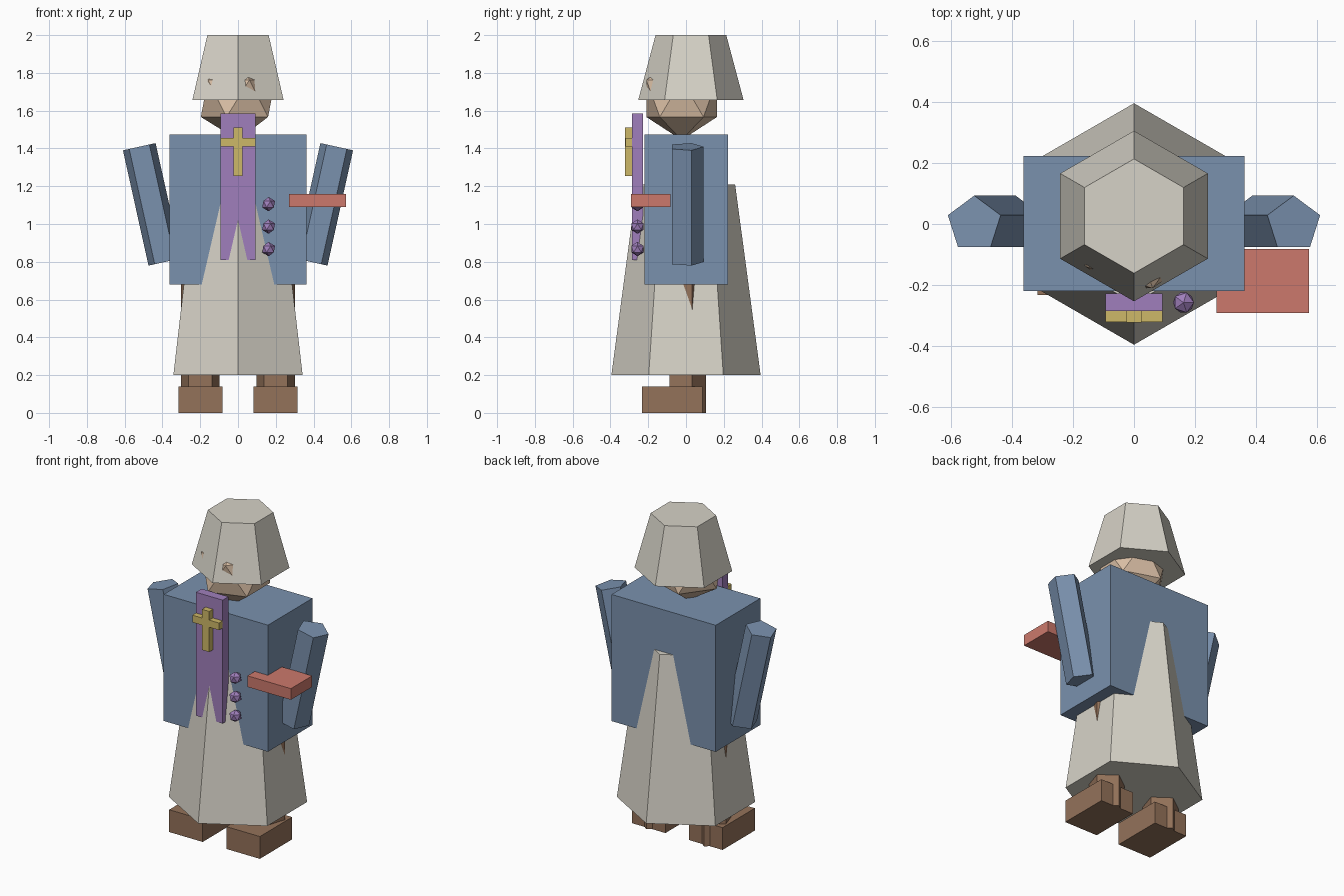
import bpy
import math

old = bpy.data.objects.get("Cube")
if old:
    bpy.data.objects.remove(old, do_unlink=True)


def material(name, r, g, b):
    # sRGB 0-255 to linear
    lin = [((c / 255 + 0.055) / 1.055) ** 2.4 for c in (r, g, b)] + [1]
    m = bpy.data.materials.new(name)
    m.use_nodes = True
    m.diffuse_color = lin
    m.node_tree.nodes["Principled BSDF"].inputs["Base Color"].default_value = lin
    return m


cream = material("cream cloth", 214, 210, 199)
blue = material("blue cloth", 122, 145, 174)
purple = material("purple cloth", 160, 127, 188)
gold = material("gold", 206, 184, 104)
red = material("red cover", 204, 121, 108)
brown = material("brown leather", 148, 114, 90)
skin = material("skin", 218, 191, 165)


def finish(name, mat):
    ob = bpy.context.object
    ob.name = ob.data.name = name
    ob.data.materials.append(mat)
    return ob


def box(name, mat, x, y, z):
    """Box given by its (low, high) range on each axis."""
    spans = (x, y, z)
    bpy.ops.mesh.primitive_cube_add(size=1, location=[(a + b) / 2 for a, b in spans])
    ob = finish(name, mat)
    ob.scale = [b - a for a, b in spans]
    return ob


def prism(name, mat, sides, r_low, r_high, loc, height, tilt=0):
    bpy.ops.mesh.primitive_cone_add(vertices=sides, radius1=r_low, radius2=r_high,
                                    depth=height, location=loc, rotation=(0, tilt, 0))
    return finish(name, mat)


def ball(name, mat, radius, loc):
    bpy.ops.mesh.primitive_ico_sphere_add(subdivisions=1, radius=radius, location=loc)
    return finish(name, mat)


# Robe, tunic, head and hood
prism("robe", cream, 6, 0.395, 0.26, (0, 0, 0.705), 1.01)
box("tunic", blue, (-0.362, 0.362), (-0.22, 0.222), (0.68, 1.475))
ball("head", skin, 0.22, (0, -0.023, 1.665))
prism("hood", cream, 6, 0.279, 0.187, (0, 0.026, 1.828), 0.345)

# Limbs, mirrored left and right
for side, s in (("left", 1), ("right", -1)):
    prism(side + "_arm", blue, 5, 0.093, 0.093, (s * 0.455, 0, 1.104), 0.625, s * math.radians(12.5))
    prism(side + "_leg", brown, 5, 0.107, 0.107, (s * 0.2, 0, 0.4), 0.8)
    box(side + "_shoe", brown, sorted((s * 0.082, s * 0.315)), (-0.233, 0.087), (0, 0.14))

# Stole with cross
box("stole", purple, (-0.093, 0.093), (-0.285, -0.228), (0.81, 1.585))
box("cross_upright", gold, (-0.025, 0.025), (-0.322, -0.283), (1.255, 1.51))
box("cross_bar", gold, (-0.093, 0.093), (-0.321, -0.283), (1.41, 1.455))

# Beads and book
for i in range(3):
    ball(f"bead_{i + 1}", purple, 0.038, (0.162, -0.257, 0.867 + i * 0.119))
box("book", red, (0.27, 0.572), (-0.292, -0.081), (1.09, 1.16))
